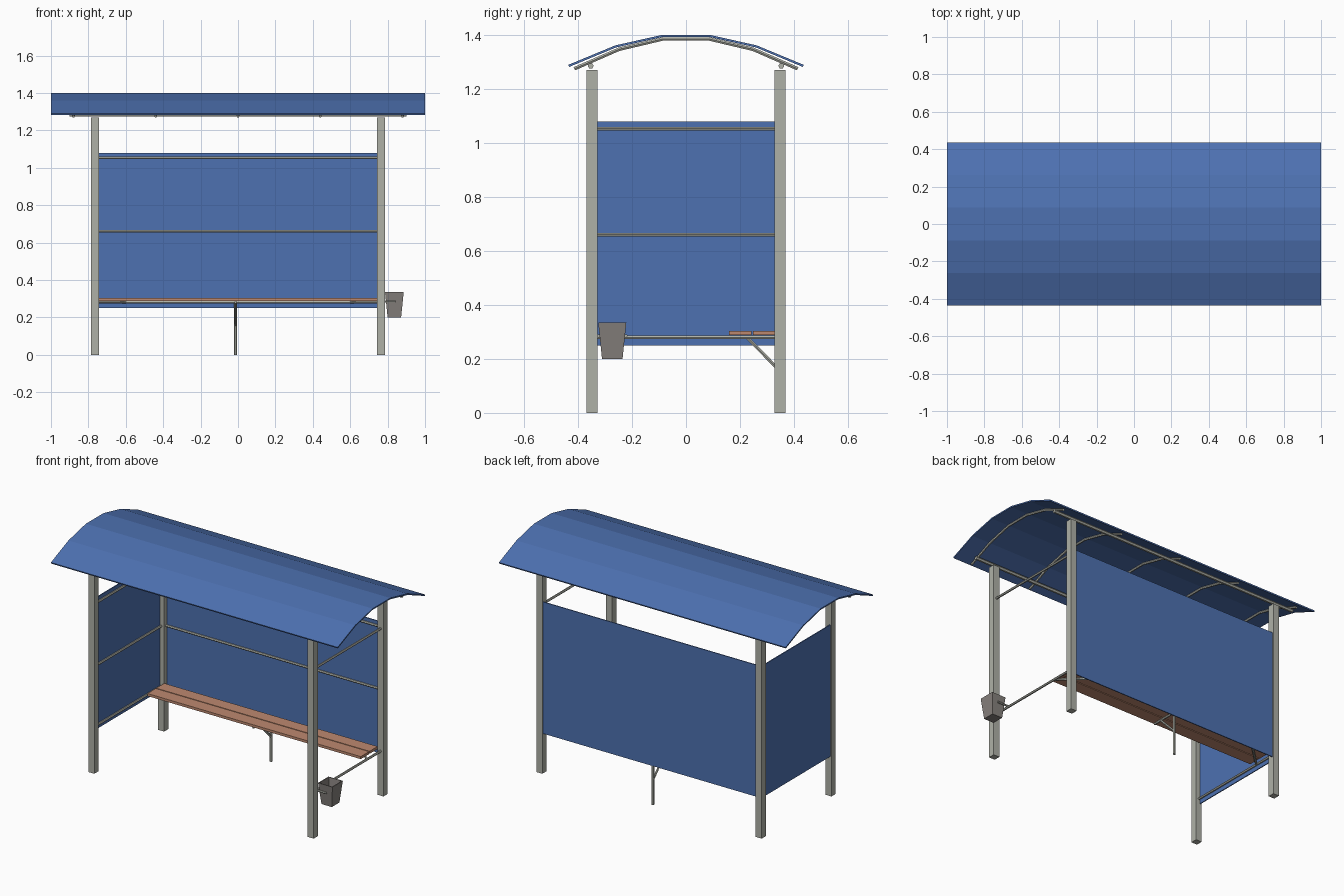
import bpy, bmesh, math
from mathutils import Vector, Matrix

if "Cube" in bpy.data.objects:
    bpy.data.objects.remove(bpy.data.objects["Cube"])


def material(name, rgb):
    m = bpy.data.materials.new(name)
    m.diffuse_color = (*rgb, 1)
    m.use_nodes = True
    m.node_tree.nodes["Principled BSDF"].inputs["Base Color"].default_value = m.diffuse_color
    return m


BLUE = material("blue sheet", (0.075, 0.165, 0.44))
STEEL = material("grey steel", (0.43, 0.44, 0.39))
WOOD = material("bench wood", (0.51, 0.25, 0.16))
BIN = material("dark bin metal", (0.24, 0.22, 0.205))


def add_bmesh(name, bm, mat):
    bmesh.ops.recalc_face_normals(bm, faces=bm.faces)
    me = bpy.data.meshes.new(name)
    bm.to_mesh(me)
    bm.free()
    me.materials.append(mat)
    ob = bpy.data.objects.new(name, me)
    bpy.context.collection.objects.link(ob)
    return ob


def box(name, lo, hi, mat):
    lo, hi = Vector(lo), Vector(hi)
    bm = bmesh.new()
    bmesh.ops.create_cube(bm, size=1, matrix=Matrix.Translation((lo + hi) / 2)
                          @ Matrix.Diagonal((*(hi - lo), 1)))
    return add_bmesh(name, bm, mat)


def tube(name, points, radius=0.0075):
    cu = bpy.data.curves.new(name, 'CURVE')
    cu.dimensions = '3D'
    cu.bevel_depth = radius
    cu.bevel_resolution = 1
    cu.use_fill_caps = True
    sp = cu.splines.new('POLY')
    sp.points.add(len(points) - 1)
    for p, co in zip(sp.points, points):
        p.co = (*co, 1)
    cu.materials.append(STEEL)
    ob = bpy.data.objects.new(name, cu)
    bpy.context.collection.objects.link(ob)
    bpy.ops.object.select_all(action='DESELECT')
    bpy.context.view_layer.objects.active = ob
    ob.select_set(True)
    bpy.ops.object.convert(target='MESH')
    bpy.ops.object.shade_smooth_by_angle(angle=math.radians(50))


# corner posts
PX, PY, H = 0.765, 0.348, 0.021
for sx, side in ((-1, "left"), (1, "right")):
    for sy, end in ((-1, "front"), (1, "back")):
        box(f"{end}_{side}_post", (sx * PX - H, sy * PY - H, 0),
            (sx * PX + H, sy * PY + H, 1.27), STEEL)

# arched roof sheet, five facets
half = [(0.087, 1.392), (0.26, 1.353), (0.433, 1.281)]
arch = [(-y, z) for y, z in reversed(half)] + half
T = 0.008
bm = bmesh.new()
outline = arch + [(y * 1.006, z + T) for y, z in reversed(arch)]
face = bm.faces.new([bm.verts.new((-1, y, z)) for y, z in outline])
ext = bmesh.ops.extrude_face_region(bm, geom=[face], use_keep_orig=True)
bmesh.ops.translate(bm, vec=(2, 0, 0),
                    verts=[v for v in ext["geom"] if isinstance(v, bmesh.types.BMVert)])
add_bmesh("roof", bm, BLUE)

# roof ribs and long beams
for i in range(5):
    x = -0.88 + 0.44 * i
    tube("roof_rib", [(x, y * 0.955, z - 0.0065) for y, z in arch], 0.0075)
for s in (-1, 1):
    tube("roof_beam", [(-0.9, s * 0.353, 1.285), (0.9, s * 0.353, 1.285)], 0.011)

# back and left wall sheets
E = PX - H
F = PY - H
box("back_panel", (-E, 0.355, 0.25), (E, 0.361, 1.08), BLUE)
box("left_panel", (-0.778, -F, 0.25), (-0.772, F, 1.08), BLUE)

# wall rails (the right side is open, with no middle rail)
for z in (0.28, 0.66, 1.053):
    tube("back_rail", [(-E, PY, z), (E, PY, z)])
    tube("left_rail", [(-PX, -F, z), (-PX, F, z)])
    if z != 0.66:
        tube("right_rail", [(PX, -F, z), (PX, F, z)])

# bench planks
for y0, y1 in ((0.16, 0.242), (0.248, 0.328)):
    box("seat_plank", (-E, y0, 0.288), (E, y1, 0.304), WOOD)

# bench supports: centre leg, arm, diagonal brace and corner braces
tube("bench_leg", [(-0.013, PY, 0), (-0.013, PY, 0.28)], 0.0085)
tube("bench_arm", [(-0.013, 0.17, 0.281), (-0.013, PY, 0.281)], 0.007)
tube("bench_brace", [(-0.013, 0.225, 0.281), (-0.013, PY, 0.155)], 0.007)
for s in (-1, 1):
    tube("corner_brace", [(s * 0.6, PY, 0.28), (s * PX, 0.19, 0.28)], 0.007)

# open tapered bin
bm = bmesh.new()
BX, BY = 0.836, -0.273
rings = []
for z, hx, hy in ((0.335, 0.050, 0.052), (0.2, 0.036, 0.038),
                  (0.206, 0.031, 0.033), (0.335, 0.045, 0.047)):
    rings.append([bm.verts.new((BX + a * hx, BY + b * hy, z))
                  for a, b in ((-1, -1), (1, -1), (1, 1), (-1, 1))])
for k in range(4):
    r, q = rings[k], rings[(k + 1) % 4]
    for i in range(4):
        j = (i + 1) % 4
        bm.faces.new((r[i], r[j], q[j], q[i]))
bm.faces.new(rings[1])
bm.faces.new(rings[2])
add_bmesh("bin", bm, BIN)

# bin arms on both sides
for s in (-1, 1):
    y = BY + s * 0.051
    tube("bin_arm", [(PX, y, 0.285), (0.843, y, 0.285)], 0.006)
